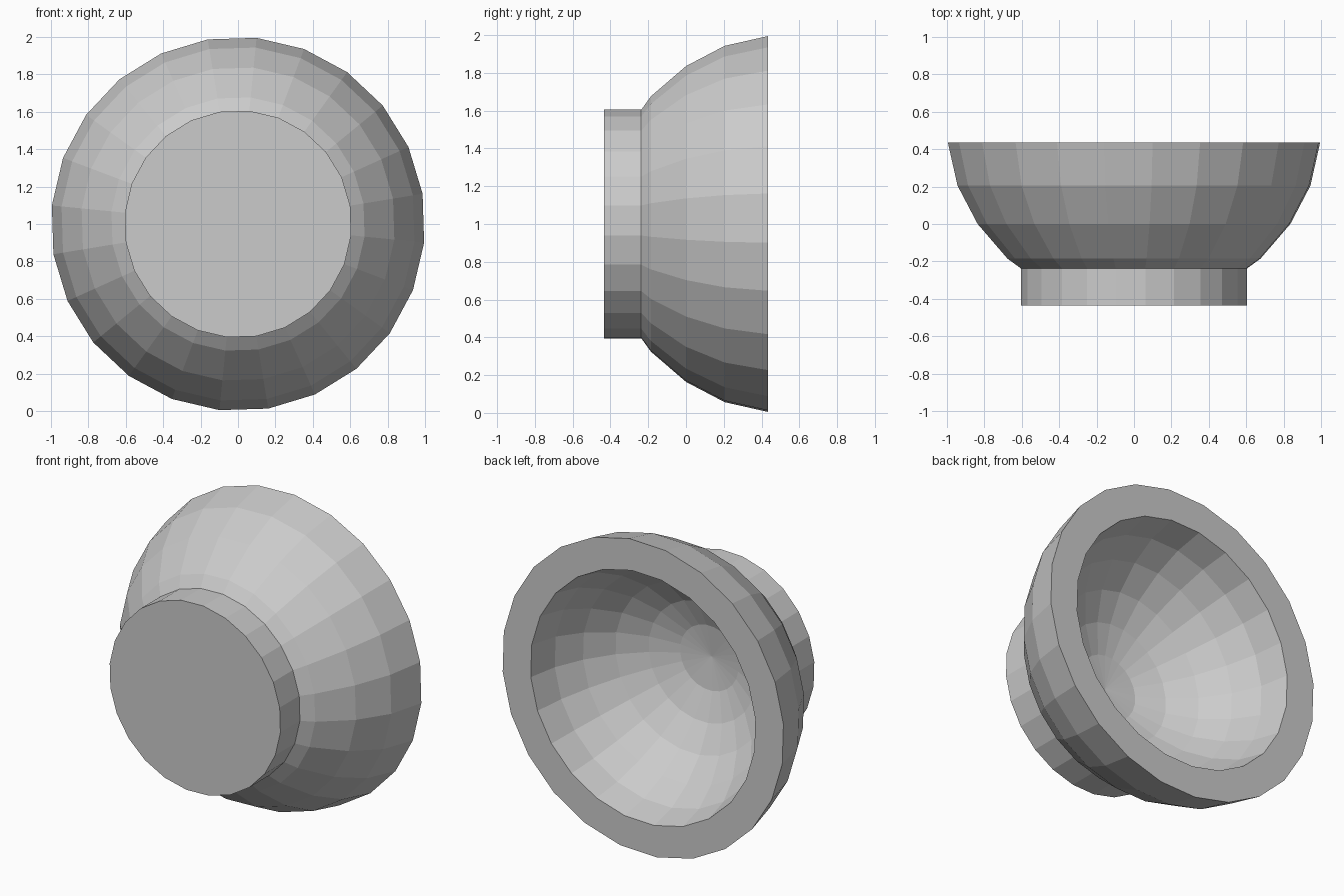
import bpy
import bmesh
from math import cos, sin, tau, radians

default = bpy.data.objects.get("Cube")
if default:
    bpy.data.objects.remove(default)

SIDES = 24
PHASE = radians(9.3)
RIM_Y = 0.435

grey = bpy.data.materials.new("plain grey")
grey.use_nodes = True
colour = (0.6, 0.6, 0.6, 1)
grey.diffuse_color = colour
grey.node_tree.nodes["Principled BSDF"].inputs["Base Color"].default_value = colour


def lathe(name, profile):
    """Turn (radius, y) points around the y axis; radius 0 makes a pole."""
    bm = bmesh.new()
    rings = []
    for r, y in profile:
        count = SIDES if r > 0 else 1
        rings.append([bm.verts.new((r * cos(PHASE + tau * i / SIDES), y,
                                    1 + r * sin(PHASE + tau * i / SIDES)))
                      for i in range(count)])
    for a, b in zip(rings, rings[1:]):
        for i in range(SIDES):
            j = (i + 1) % SIDES
            quad = [a[i % len(a)], a[j % len(a)], b[j % len(b)], b[i % len(b)]]
            bm.faces.new(list(dict.fromkeys(quad)))
    bmesh.ops.recalc_face_normals(bm, faces=bm.faces)
    mesh = bpy.data.meshes.new(name)
    bm.to_mesh(mesh)
    bm.free()
    mesh.materials.append(grey)
    obj = bpy.data.objects.new(name, mesh)
    bpy.context.collection.objects.link(obj)
    return obj


# Bowl wall as (radius, depth below rim); the hollow is the same curve at 0.8
wall = [(1, 0), (0.948, 0.23), (0.84, 0.435), (0.68, 0.62)]
bottom = [(0.48, 0.755), (0.26, 0.84), (0, 0.87)]
hollow = [(r * 0.8, RIM_Y - d * 0.8) for r, d in wall + bottom]

# Foot cap and side, outer wall, flat rim, then the hollow down to its pole
foot = [(0, -RIM_Y), (0.608, -RIM_Y), (0.608, -0.237)]
outside = [(r, RIM_Y - d) for r, d in reversed(wall)]
lathe("bowl", foot + outside + hollow)
